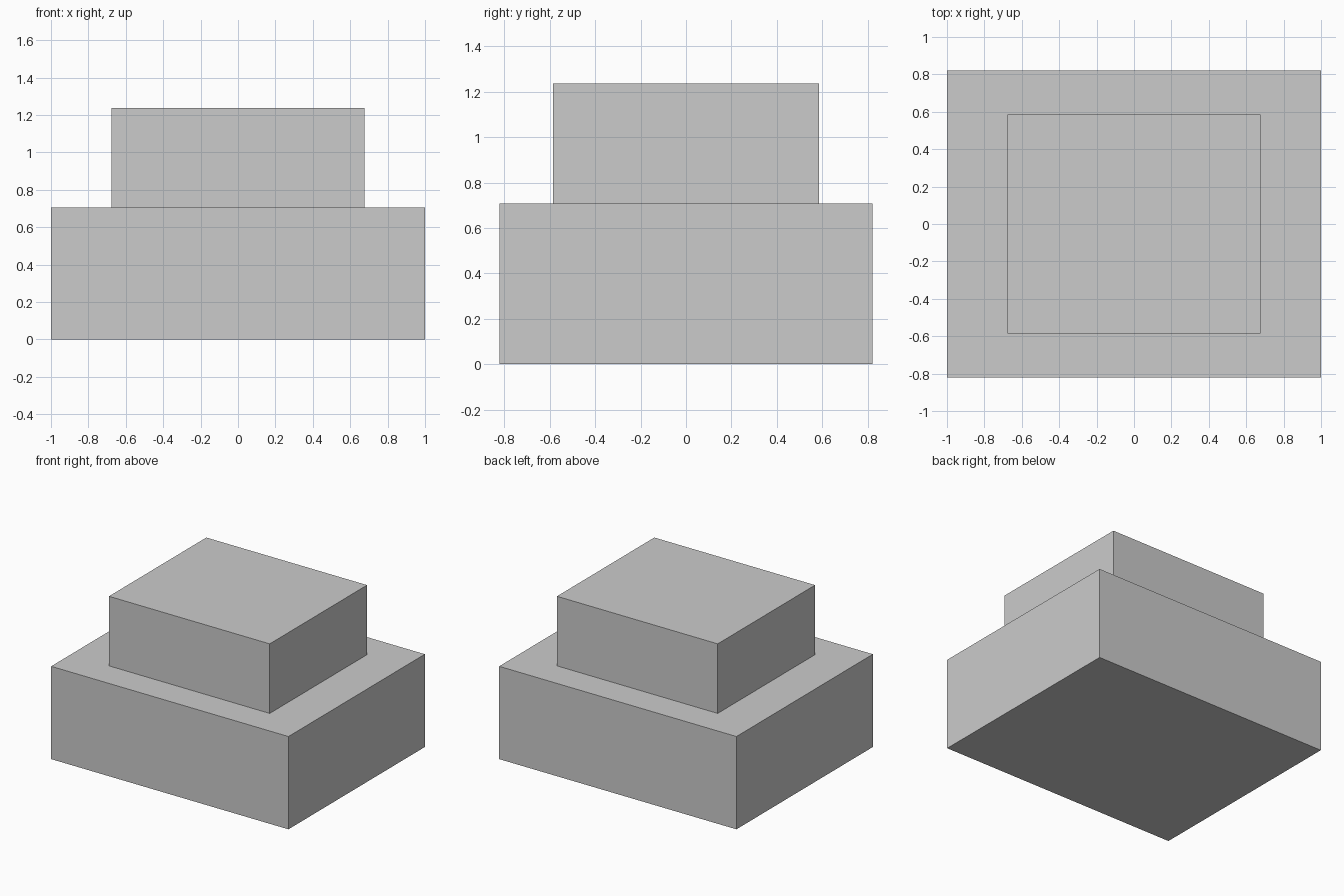
import bpy

if "Cube" in bpy.data.objects:
    bpy.data.objects.remove(bpy.data.objects["Cube"])


def block(name, width, depth, bottom, top):
    """Axis-aligned box centred on x = 0, y = 0."""
    bpy.ops.mesh.primitive_cube_add(size=1, location=(0, 0, (bottom + top) / 2))
    obj = bpy.context.object
    obj.name = name
    obj.scale = (width, depth, top - bottom)
    bpy.ops.object.transform_apply(location=False, rotation=False, scale=True)
    return obj


# Wide lower block
block("lower_block", 2.0, 1.642, 0.0, 0.707)

# Smaller block resting on top
block("upper_block", 1.355, 1.172, 0.707, 1.237)
